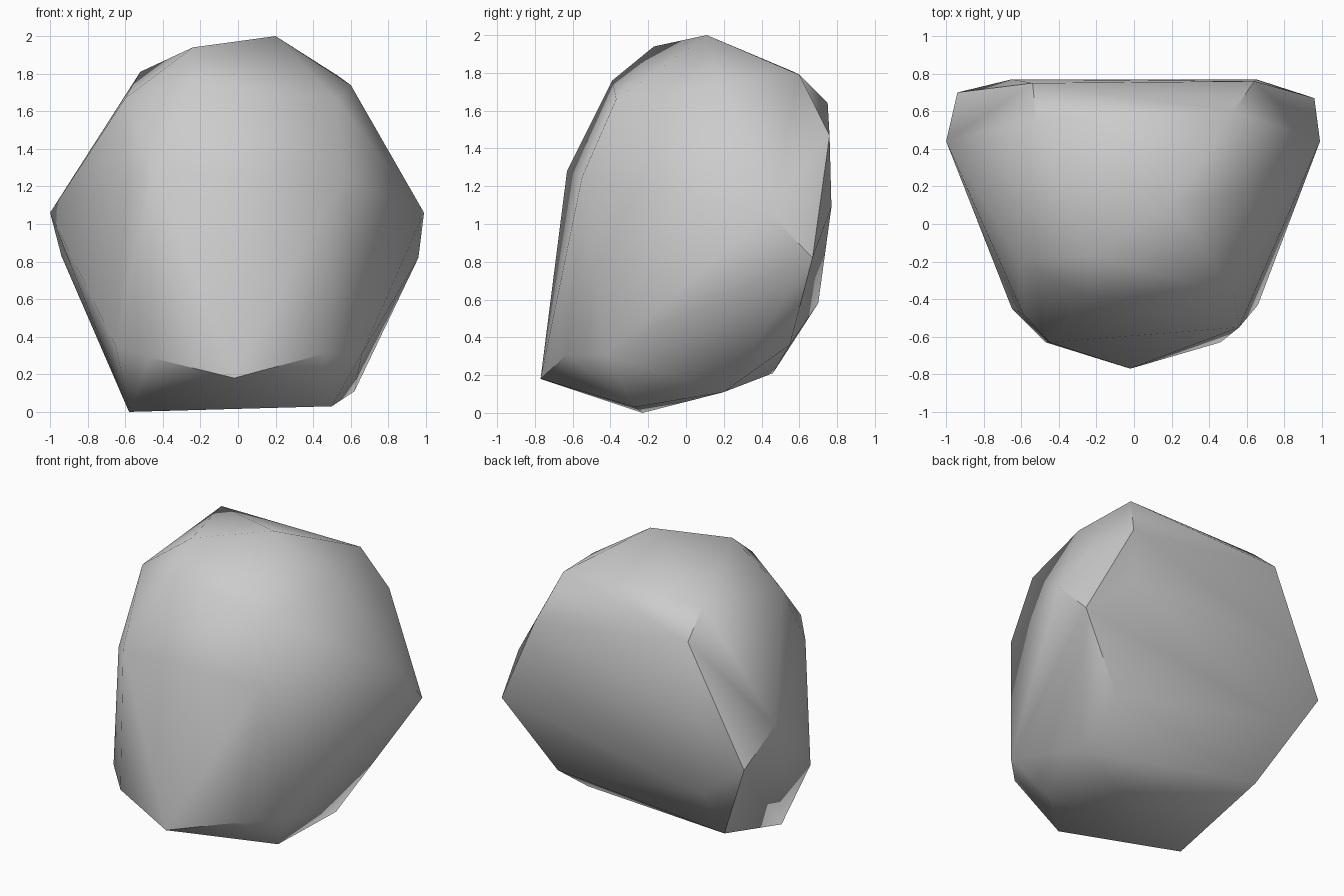
import bpy, bmesh, math

old = bpy.data.objects.get("Cube")
if old:
    bpy.data.objects.remove(old, do_unlink=True)

# Single stone colour
stone = bpy.data.materials.new("stone_grey")
stone.use_nodes = True
colour = (0.6, 0.6, 0.6, 1)
stone.diffuse_color = colour
stone.node_tree.nodes["Principled BSDF"].inputs["Base Color"].default_value = colour

# Corners of the boulder, from the crown down to the base
crown = [(0.20, 0.11, 2.0), (-0.24, -0.17, 1.94), (-0.52, 0.56, 1.81),
         (0.53, 0.60, 1.79), (-0.24, -0.39, 1.76), (0.60, 0.17, 1.74),
         (-0.60, -0.20, 1.67), (0.53, -0.37, 1.66), (-0.54, 0.75, 1.64),
         (0.64, 0.76, 1.47)]
girth = [(-0.45, -0.63, 1.28), (0.56, -0.55, 1.25), (-0.59, -0.48, 1.20),
         (-0.65, 0.77, 1.09), (0.65, 0.77, 1.09), (-1.0, 0.44, 1.06),
         (0.99, 0.44, 1.06), (-0.94, 0.70, 0.83), (0.96, 0.67, 0.82)]
base = [(-0.62, 0.70, 0.58), (0.61, 0.55, 0.36), (-0.65, -0.45, 0.35),
        (0.46, -0.63, 0.31), (0.66, -0.43, 0.31), (-0.47, -0.63, 0.29),
        (-0.62, 0.46, 0.21), (-0.02, -0.77, 0.18), (0.62, 0.20, 0.11),
        (0.50, -0.27, 0.03), (-0.58, -0.23, 0.0)]

# Faceted boulder: convex skin around the corners
bm = bmesh.new()
for p in crown + girth + base:
    bm.verts.new(p)
hull = bmesh.ops.convex_hull(bm, input=bm.verts)
loose = [v for v in bm.verts if not v.link_faces]
bmesh.ops.delete(bm, geom=loose, context='VERTS')
bmesh.ops.recalc_face_normals(bm, faces=bm.faces)
mesh = bpy.data.meshes.new("boulder")
bm.to_mesh(mesh)
bm.free()
mesh.materials.append(stone)
boulder = bpy.data.objects.new("boulder", mesh)
bpy.context.collection.objects.link(boulder)

# Soft shading with crisp ridges
bpy.ops.object.select_all(action='DESELECT')
boulder.select_set(True)
bpy.context.view_layer.objects.active = boulder
bpy.ops.object.shade_smooth_by_angle(angle=math.radians(40))
